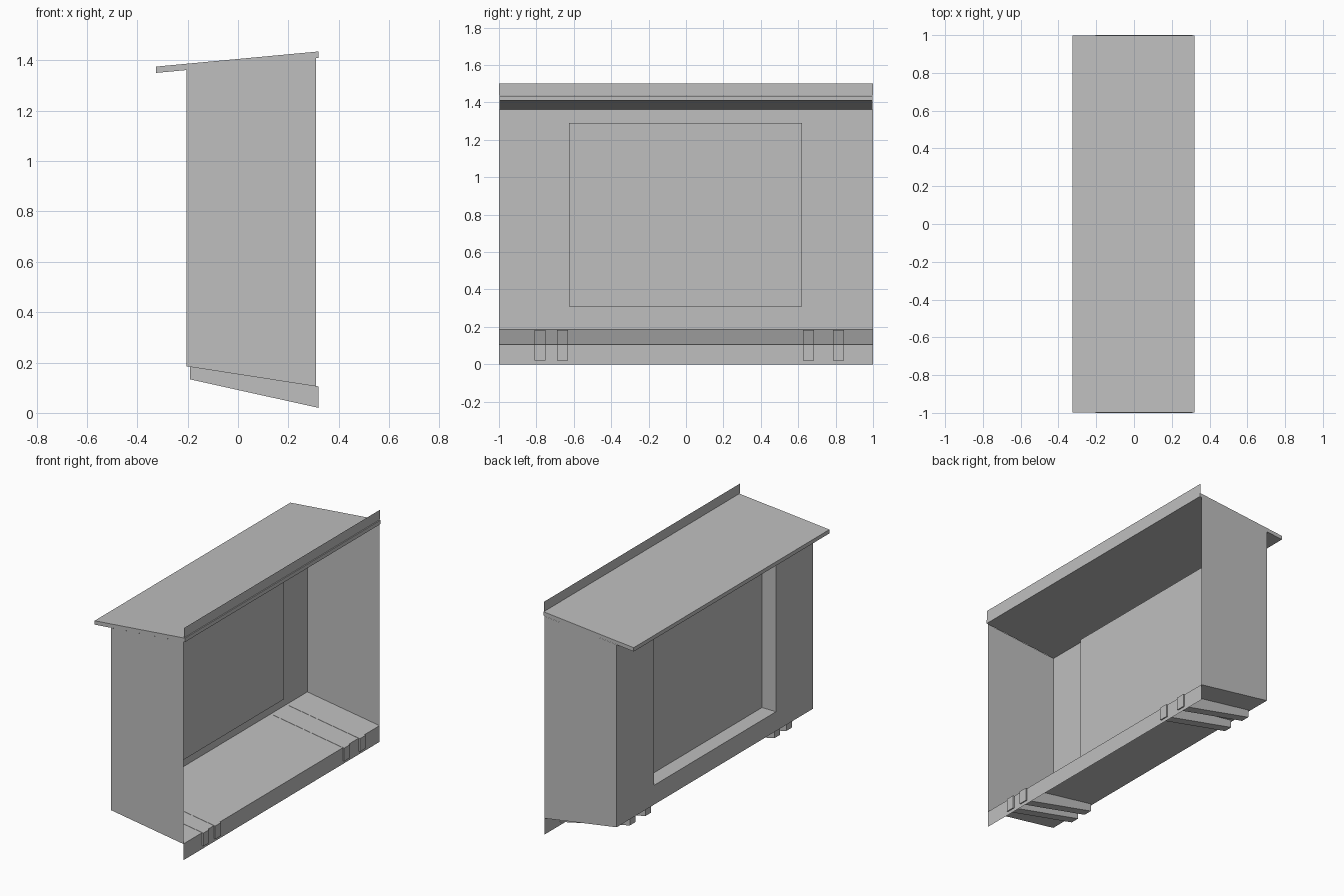
import bpy
import bmesh

cube = bpy.data.objects.get("Cube")
if cube:
    bpy.data.objects.remove(cube, do_unlink=True)

grey = bpy.data.materials.new("plain_grey")
grey.use_nodes = True
COLOUR = (0.52, 0.52, 0.52, 1)
grey.diffuse_color = COLOUR
grey.node_tree.nodes["Principled BSDF"].inputs["Base Color"].default_value = COLOUR

BACK, OPEN = -0.205, 0.31            # x of the back wall and the open side
FLOOR_BACK, FLOOR_OPEN = 0.185, 0.105
ROOF_BACK, ROOF_OPEN = 1.362, 1.41


def finish(name, bm):
    mesh = bpy.data.meshes.new(name)
    bm.to_mesh(mesh)
    bm.free()
    mesh.materials.append(grey)
    obj = bpy.data.objects.new(name, mesh)
    bpy.context.collection.objects.link(obj)
    return obj


def sheet(name, points):
    """Single flat panel of thin sheet."""
    bm = bmesh.new()
    bm.faces.new([bm.verts.new(p) for p in points])
    return finish(name, bm)


def strip(name, a, b):
    """Full-length panel between two (x, z) points."""
    (xa, za), (xb, zb) = a, b
    return sheet(name, [(xa, -1, za), (xb, -1, zb), (xb, 1, zb), (xa, 1, za)])


def prism(name, profile, y0, y1):
    """Side profile in x and z, extruded along y."""
    bm = bmesh.new()
    face = bm.faces.new([bm.verts.new((x, y0, z)) for x, z in profile])
    ext = bmesh.ops.extrude_face_region(bm, geom=[face])
    verts = [v for v in ext["geom"] if isinstance(v, bmesh.types.BMVert)]
    bmesh.ops.translate(bm, verts=verts, vec=(0, y1 - y0, 0))
    bmesh.ops.recalc_face_normals(bm, faces=bm.faces)
    return finish(name, bm)


# Sloping roof slab with rear overhang
prism("roof", [(-0.325, 1.35), (0.32, ROOF_OPEN), (0.32, 1.435), (-0.325, 1.375)],
      -0.998, 0.998)

# Upright flanges along the open side, and the sloping floor
strip("roof_flange", (0.315, 1.437), (0.315, 1.5))
strip("floor_flange", (OPEN, 0), (OPEN, FLOOR_OPEN))
strip("floor", (BACK, FLOOR_BACK), (OPEN, FLOOR_OPEN))

# End walls
for name, y in (("right_end_wall", -1), ("left_end_wall", 1)):
    sheet(name, [(BACK, y, FLOOR_BACK), (OPEN, y, FLOOR_OPEN),
                 (OPEN, y, ROOF_OPEN), (BACK, y, ROOF_BACK)])

# Back wall: grid of panels with the middle one pushed inward as a recess
bm = bmesh.new()
ys = (-1, -0.625, 0.62, 1)
zs = (FLOOR_BACK, 0.31, 1.29, ROOF_BACK)
grid = [[bm.verts.new((BACK, y, z)) for y in ys] for z in zs]
for i in range(3):
    for j in range(3):
        face = bm.faces.new((grid[i][j], grid[i + 1][j],
                             grid[i + 1][j + 1], grid[i][j + 1]))
        if i == j == 1:
            middle = face
ext = bmesh.ops.extrude_face_region(bm, geom=[middle])
verts = [v for v in ext["geom"] if isinstance(v, bmesh.types.BMVert)]
bmesh.ops.translate(bm, verts=verts, vec=(0.1, 0, 0))
if middle.is_valid:
    bmesh.ops.delete(bm, geom=[middle], context="FACES_ONLY")
# Merge the coplanar wall panels into one clean surround
bmesh.ops.dissolve_limit(bm, angle_limit=0.02, verts=bm.verts, edges=bm.edges)
finish("back_wall", bm)

# Support runners under the floor, just proud of the flange
runner = [(-0.19, 0.184), (0.32, 0.105), (0.32, 0.02), (-0.19, 0.133)]
for n, y in enumerate((-0.78, -0.66, 0.655, 0.815)):
    prism(f"floor_runner_{n + 1}", runner, y - 0.029, y + 0.029)
